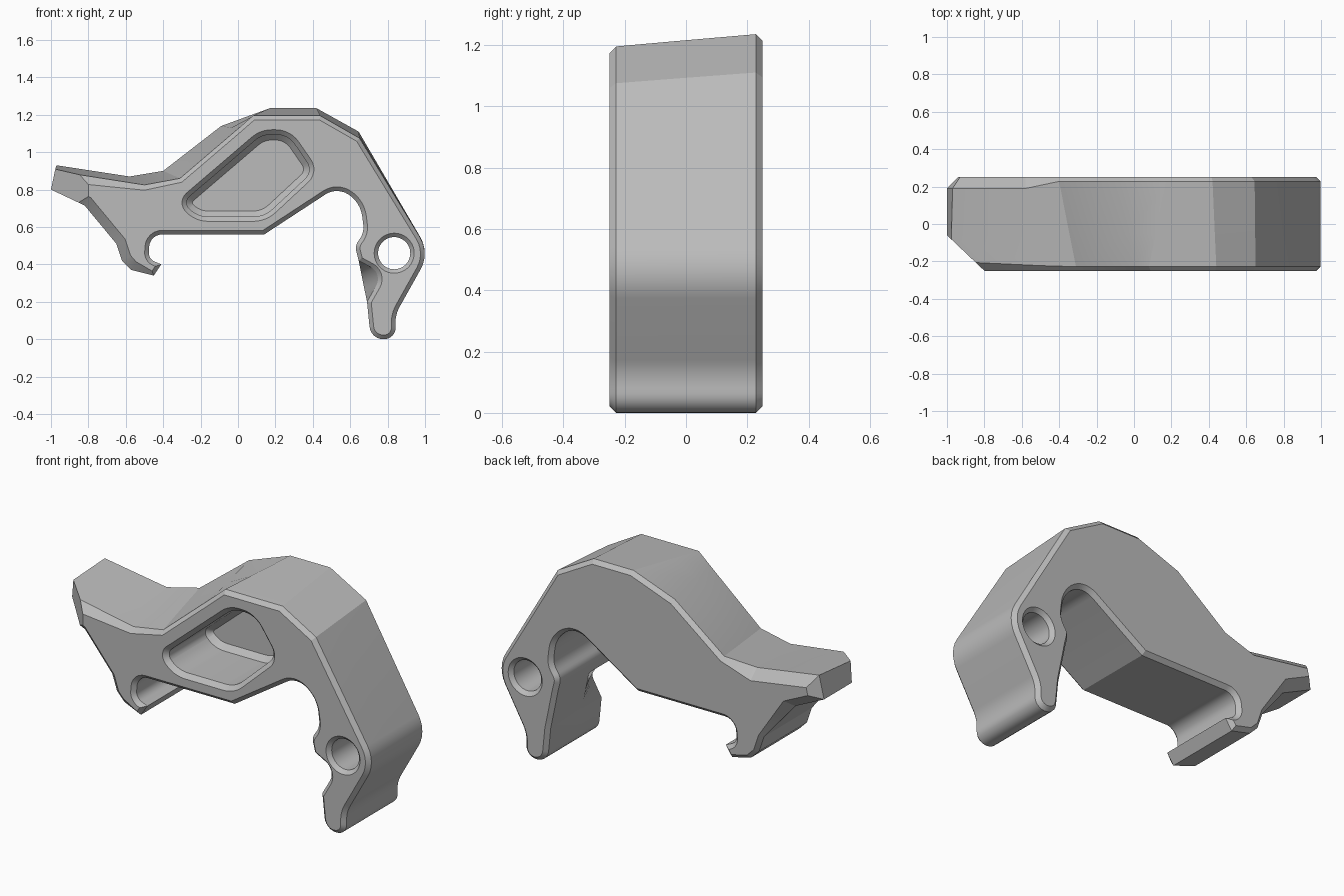
import bpy, bmesh, math
from mathutils import Vector

if "Cube" in bpy.data.objects:
    bpy.data.objects.remove(bpy.data.objects["Cube"])

grey = bpy.data.materials.new("plain grey")
grey.use_nodes = True
colour = (0.5, 0.5, 0.5, 1)
grey.diffuse_color = colour
grey.node_tree.nodes["Principled BSDF"].inputs["Base Color"].default_value = colour


def rounded(corners, steps=6):
    """Closed outline; the third value of a corner is how far its rounding reaches."""
    out = []
    for i, c in enumerate(corners):
        p = Vector(c[:2])
        if len(c) == 2:
            out.append(p)
            continue
        a = Vector(corners[i - 1][:2]) - p
        b = Vector(corners[(i + 1) % len(corners)][:2]) - p
        reach = min(c[2], a.length * 0.49, b.length * 0.49)
        w = math.sin(a.angle(b) / 2)
        a, b = p + a.normalized() * reach, p + b.normalized() * reach
        for k in range(steps + 1):
            t = k / steps
            u, v, s = (1 - t) ** 2, 2 * t * (1 - t) * w, t * t
            out.append((a * u + p * v + b * s) / (u + v + s))
    return out


def inset(outline, amount):
    """Move a clockwise outline inward; amount is a function of the point."""
    out = []
    for i, p in enumerate(outline):
        d1 = (p - outline[i - 1]).normalized()
        d2 = (outline[(i + 1) % len(outline)] - p).normalized()
        n1, n2 = Vector((d1.y, -d1.x)), Vector((d2.y, -d2.x))
        out.append(p + (n1 + n2) * amount(p) / max(1 + n1.dot(n2), 0.5))
    return out


def loft(name, sections):
    """Skin matching rings of 3D points and close both ends."""
    bm = bmesh.new()
    rings = [[bm.verts.new(p) for p in ring] for ring in sections]
    n = len(rings[0])
    for r, s in zip(rings, rings[1:]):
        for i in range(n):
            j = (i + 1) % n
            bm.faces.new((r[i], r[j], s[j], s[i]))
    bm.faces.new(rings[0])
    bm.faces.new(rings[-1])
    bmesh.ops.recalc_face_normals(bm, faces=bm.faces)
    mesh = bpy.data.meshes.new(name)
    mesh.materials.append(grey)
    ob = bpy.data.objects.new(name, mesh)
    bpy.context.collection.objects.link(ob)
    return ob, bm


def at(outline, y):
    depth = y if callable(y) else lambda p: y
    return [(p.x, depth(p), p.y) for p in outline]


def finish(ob, bm):
    bm.to_mesh(ob.data)
    bm.free()
    return ob


# Shared lower outline, clockwise from the pivot corner to the arm tip
pivot_side = [(1.025, 0.46, 0.1), (0.84, 0.13, 0.05), (0.845, 0, 0.067),
              (0.71, 0, 0.067), (0.69, 0.2)]
underside = [(0.645, 0.42), (0.625, 0.5, 0.03), (0.675, 0.57, 0.05), (0.655, 0.73, 0.08),
             (0.53, 0.815, 0.1), (0.14, 0.56), (-0.47, 0.56, 0.075), (-0.48, 0.43, 0.06),
             (-0.41, 0.4), (-0.45, 0.34), (-0.57, 0.37), (-0.62, 0.42),
             (-0.65, 0.51), (-0.82, 0.715), (-1, 0.8)]
# The top line leans, so front and back differ
front_top = [(-0.98, 0.9), (-0.5, 0.825), (-0.31, 0.86), (0, 1.125),
             (0.08, 1.195), (0.44, 1.195), (0.65, 1.075)]
back_top = [(-0.97, 0.93), (-0.58, 0.87), (-0.4, 0.9), (-0.09, 1.14),
            (0.17, 1.235), (0.42, 1.235), (0.645, 1.11)]
middle_top = [Vector(a).lerp(Vector(b), 0.4) for a, b in zip(front_top, back_top)]


def outline(top, notch):
    return rounded(pivot_side + [notch] + underside + [tuple(p) for p in top])


front = outline(front_top, (0.775, 0.35, 0.08))
middle = outline(middle_top, (0.667, 0.31, 0.08))
back = outline(back_top, (0.667, 0.31, 0.08))


def arm(p):
    return min(max((-0.48 - p.x) / 0.1, 0), 1)


def back_arm(p):
    return arm(p) if p.y > 0.65 else 0


# Body with edge bevels that widen along the arm
body, bm = loft("lever_body", [
    at(inset(front, lambda p: 0.022 + 0.03 * arm(p)), -0.25),
    at(front, lambda p: -0.228 + 0.028 * arm(p)),
    at(middle, -0.05),
    at(back, lambda p: 0.228 - 0.038 * back_arm(p)),
    at(inset(back, lambda p: 0.022 + 0.03 * back_arm(p)), 0.25)])

# Diagonal cut across the front corner of the arm tip
bmesh.ops.bisect_plane(bm, geom=bm.verts[:] + bm.edges[:] + bm.faces[:],
                       plane_co=(-0.8, -0.25, 0), plane_no=(-0.19, -0.2, 0),
                       clear_outer=True)
bmesh.ops.holes_fill(bm, edges=[e for e in bm.edges if e.is_boundary])
bmesh.ops.recalc_face_normals(bm, faces=bm.faces)
finish(body, bm)

# Blind pocket in the front, bevelled at its mouth and floor
slot = rounded([(-0.33, 0.735, 0.08), (-0.23, 0.63, 0.08), (0.15, 0.63, 0.07),
                (0.435, 0.895, 0.08), (0.28, 1.12, 0.08), (0.12, 1.12, 0.06)][::-1])
if sum(a.x * b.y - b.x * a.y for a, b in zip(slot, slot[1:] + slot[:1])) > 0:
    slot.reverse()


def shrink(d):
    return inset(slot, lambda p: d)


pocket = finish(*loft("pocket_cutter", [
    at(slot, -0.3), at(slot, -0.25), at(shrink(0.025), -0.225),
    at(shrink(0.025), 0.1), at(shrink(0.055), 0.13)]))

# Pivot hole, countersunk at both ends


def circle(r):
    return [Vector((0.835 + r * math.cos(k * math.pi / 24), 0.46 + r * math.sin(k * math.pi / 24)))
            for k in range(48)]


hole = finish(*loft("pivot_hole_cutter", [
    at(circle(r), y) for r, y in ((0.107, -0.3), (0.107, -0.25), (0.086, -0.229),
                                  (0.086, 0.229), (0.107, 0.25), (0.107, 0.3))]))

bpy.ops.object.select_all(action="DESELECT")
bpy.context.view_layer.objects.active = body
body.select_set(True)
for cutter in (pocket, hole):
    mod = body.modifiers.new(cutter.name, "BOOLEAN")
    mod.operation, mod.solver, mod.object = "DIFFERENCE", "EXACT", cutter
    bpy.ops.object.modifier_apply(modifier=mod.name)
    bpy.data.objects.remove(cutter)
bpy.ops.object.shade_smooth_by_angle(angle=math.radians(20))
